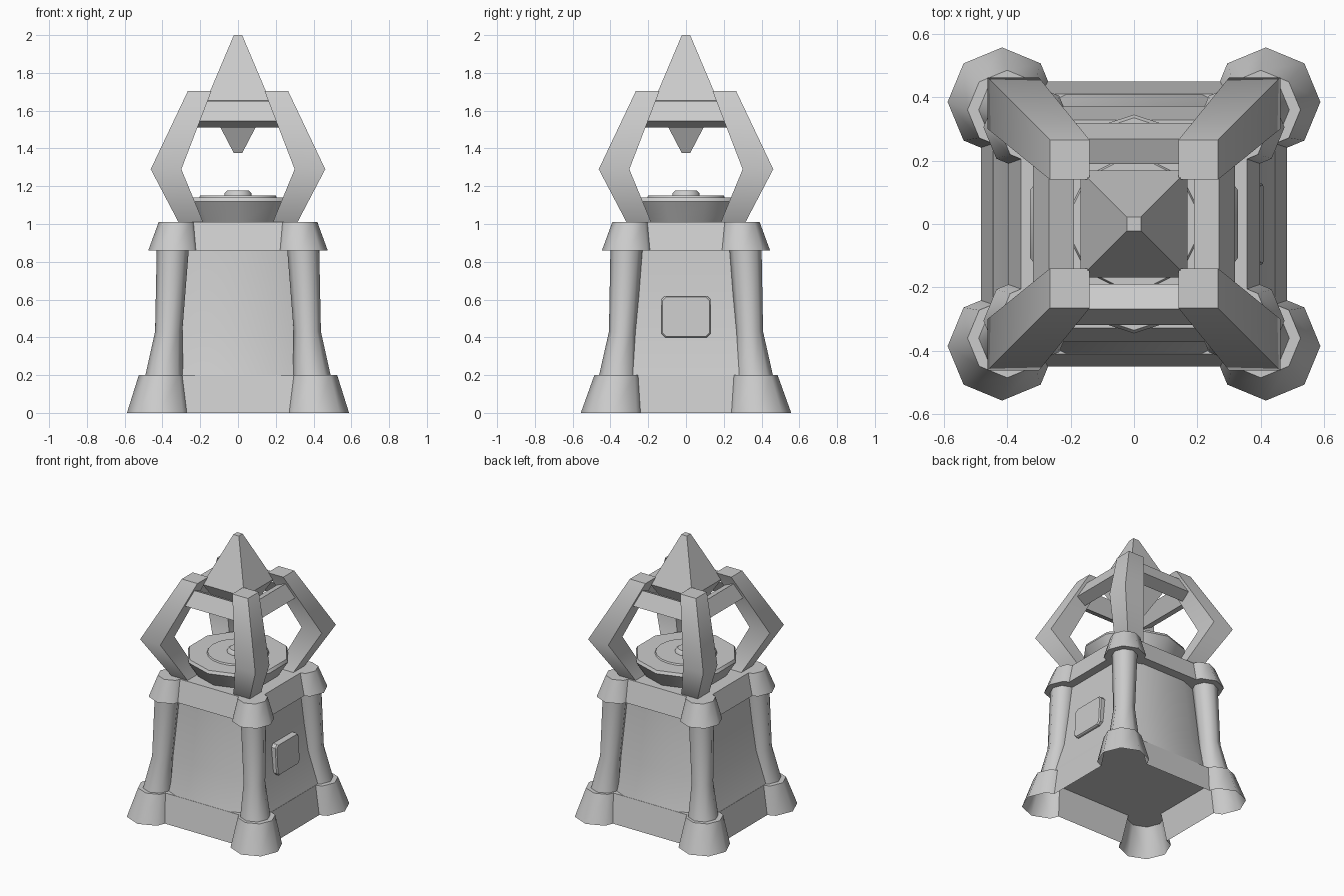
import bpy, bmesh, math
from mathutils import Matrix

if "Cube" in bpy.data.objects:
    bpy.data.objects.remove(bpy.data.objects["Cube"])

CORNERS = [(1, 1), (-1, 1), (-1, -1), (1, -1)]


def loft(name, rings, smooth=None, bottom=True):
    """Skin a list of equal-length point rings and cap the ends."""
    bm = bmesh.new()
    vs = [[bm.verts.new(p) for p in r] for r in rings]
    n = len(rings[0])
    for a, b in zip(vs, vs[1:]):
        for i in range(n):
            j = (i + 1) % n
            bm.faces.new((a[i], a[j], b[j], b[i]))
    if bottom:
        bm.faces.new(vs[0][::-1])
    bm.faces.new(vs[-1])
    bmesh.ops.recalc_face_normals(bm, faces=bm.faces)
    me = bpy.data.meshes.new(name)
    bm.to_mesh(me)
    bm.free()
    ob = bpy.data.objects.new(name, me)
    bpy.context.collection.objects.link(ob)
    if smooth:
        bpy.ops.object.select_all(action='DESELECT')
        ob.select_set(True)
        bpy.context.view_layer.objects.active = ob
        bpy.ops.object.shade_smooth_by_angle(angle=math.radians(smooth))
    return ob


def ngon(cx, cy, r, z, n=8, start=0.0):
    return [(cx + r * math.cos(start + math.tau * i / n),
             cy + r * math.sin(start + math.tau * i / n), z) for i in range(n)]


def rect(x0, x1, y0, y1, z):
    return [(x0, y0, z), (x1, y0, z), (x1, y1, z), (x0, y1, z)]


def lobed(hx, hy, cx, cy, r, z):
    """Outline of a rectangle joined with an octagon at each corner."""
    k = math.sqrt(.5)
    drop = (1 - k) / k
    corner = [(hx, cy - r + (hx - cx) * drop)]
    corner += [(cx + r * math.cos(a), cy + r * math.sin(a))
               for a in (math.radians(45 * i) for i in range(-1, 4))]
    corner += [(cx - r + (hy - cy) * drop, hy)]
    pts = []
    for sx, sy in CORNERS:
        quarter = [(sx * x, sy * y, z) for x, y in corner]
        pts += quarter if sx * sy > 0 else quarter[::-1]
    return pts


def chamfered(hx, hy, cx, cy, z):
    """Rectangle with shallow cut corners; flats end at cx and cy."""
    return [(cx, -hy, z), (hx, -cy, z), (hx, cy, z), (cx, hy, z),
            (-cx, hy, z), (-hx, cy, z), (-hx, -cy, z), (-cx, -hy, z)]


# Hollow plinth with corner feet, flared body, cornice with corner capitals
loft("plinth", [lobed(.483, .45, .416, .385, .172, 0),
                lobed(.445, .41, .40, .36, .125, .2)], 50, bottom=False)
loft("body", [chamfered(.443, .408, .215, .30, .2),
              chamfered(.375, .345, .195, .275, .43),
              chamfered(.335, .305, .17, .24, .87)], 25)
loft("cornice", [lobed(.397, .372, .335, .305, .14, .86),
                 lobed(.356, .328, .32, .29, .10, 1.01)], 50)

# Flared corner columns: (centre x, centre y, radius, z)
column = [(.39, .36, .10, .2), (.367, .336, .072, .43), (.345, .315, .085, .87)]
for k, (sx, sy) in enumerate(CORNERS):
    loft(f"column_{k + 1}",
         [ngon(sx * x, sy * y, r, z) for x, y, r, z in column], 50)

# Thick cut-corner panel on the right wall
outline = [(.11, -.11), (.13, -.09), (.13, .09), (.11, .11),
           (-.11, .11), (-.13, .09), (-.13, -.09), (-.11, -.11)]
loft("side_panel", [[(x - .05 * v, u * s, .51 + v * s) for u, v in outline]
                    for x, s in ((.33, 1), (.395, 1), (.403, .95))])

# Ten-sided bowl with raised disc and central button
up = math.pi / 2
loft("bowl", [ngon(0, 0, .27, 1.0, 10, up), ngon(0, 0, .345, 1.12, 10, up),
              ngon(0, 0, .335, 1.14, 10, up)], 40)
loft("disc", [ngon(0, 0, .21, 1.13, 20), ngon(0, 0, .20, 1.15, 20)], 40)
loft("button", [ngon(0, 0, .075, 1.14, 12), ngon(0, 0, .07, 1.165, 12),
                ngon(0, 0, .055, 1.178, 12)], 40)

# Four bent square claws: (inner, outer, z)
claw = [(.18, .31, 1.0), (.30, .462, 1.29), (.14, .265, 1.705)]
for k, (sx, sy) in enumerate(CORNERS):
    loft(f"claw_{k + 1}",
         [rect(sx * a, sx * b, sy * a, sy * b, z) for a, b, z in claw], 58)

# Tilted bars joining the claws
bar = [(.268, 1.65), (.318, 1.545), (.24, 1.51), (.19, 1.615)]
for k in range(4):
    ob = loft(f"bar_{k + 1}", [[(x, y, z) for y, z in bar] for x in (-.22, .22)])
    ob.data.transform(Matrix.Rotation(k * math.pi / 2, 4, 'Z'))

# Four-sided crystal with blunt tips
loft("crystal", [rect(-h, h, -h, h, z)
                 for h, z in ((.022, 1.375), (.168, 1.655), (.022, 2.0))])
